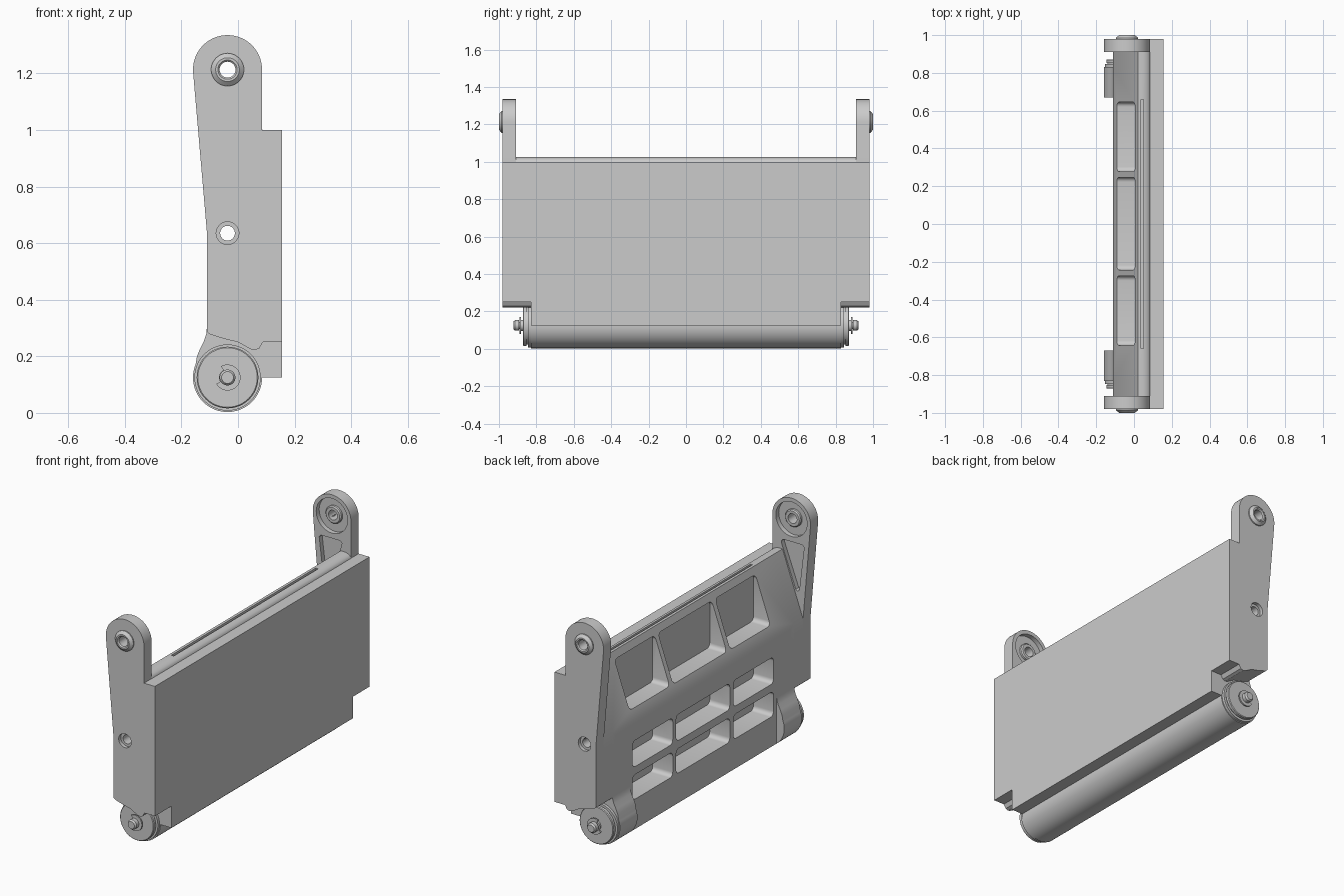
import bpy, bmesh
from math import sin, cos, radians, pi
from mathutils import Vector

if "Cube" in bpy.data.objects:
    bpy.data.objects.remove(bpy.data.objects["Cube"])

CX, ZB, ZT, R = -0.037, 0.125, 1.213, 0.122   # pivot x, barrel z, arm eye z, radius


def finish(name, bm):
    bmesh.ops.recalc_face_normals(bm, faces=bm.faces)
    me = bpy.data.meshes.new(name)
    bm.to_mesh(me)
    bm.free()
    ob = bpy.data.objects.new(name, me)
    bpy.context.collection.objects.link(ob)
    return ob


def prism(name, pts, a, b, axis='y'):
    """Extrude a profile: (x, z) along y, or (y, z) along x."""
    place = (lambda p, t: (p[0], t, p[1])) if axis == 'y' else (lambda p, t: (t, p[0], p[1]))
    bm = bmesh.new()
    f = bm.faces.new([bm.verts.new(place(p, a)) for p in pts])
    ext = bmesh.ops.extrude_face_region(bm, geom=[f])
    vec = Vector(place((0, 0), b - a))
    bmesh.ops.translate(bm, vec=vec, verts=[g for g in ext['geom'] if isinstance(g, bmesh.types.BMVert)])
    return finish(name, bm)


def lathe(name, prof, z, s=1, n=48):
    """Revolve a closed (radius, y) profile round the y axis at (CX, z)."""
    bm = bmesh.new()
    rings = []
    for r, y in prof:
        if r == 0:
            rings.append([bm.verts.new((CX, s * y, z))] * n)
        else:
            rings.append([bm.verts.new((CX + r * cos(2 * pi * i / n), s * y, z + r * sin(2 * pi * i / n)))
                          for i in range(n)])
    for k in range(len(rings)):
        p, q = rings[k], rings[(k + 1) % len(rings)]
        for i in range(n):
            j = (i + 1) % n
            vs = list(dict.fromkeys([p[i], p[j], q[j], q[i]]))
            if len(vs) > 2:
                bm.faces.new(vs)
    return finish(name, bm)


def arc(cx, cz, r, a0, a1, n):
    return [(cx + r * cos(radians(a0 + (a1 - a0) * i / n)),
             cz + r * sin(radians(a0 + (a1 - a0) * i / n))) for i in range(n + 1)]


def rounded_rect(u0, u1, v0, v1, r=0.025):
    return (arc(u1 - r, v1 - r, r, 0, 90, 5) + arc(u0 + r, v1 - r, r, 90, 180, 5) +
            arc(u0 + r, v0 + r, r, 180, 270, 5) + arc(u1 - r, v0 + r, r, 270, 360, 5))


def cut(ob, cutters):
    bpy.context.view_layer.objects.active = ob
    for c in cutters:
        c.hide_render = True
        m = ob.modifiers.new('cut', 'BOOLEAN')
        m.operation, m.solver, m.object = 'DIFFERENCE', 'EXACT', c
        bpy.ops.object.modifier_apply(modifier=m.name)
    for c in cutters:
        bpy.data.objects.remove(c, do_unlink=True)


def bore(z, r, y0, y1, s=1):
    return lathe('bore_cutter', [(0, y0), (r, y0), (r, y1), (0, y1)], z, s)


# Shared parts of the profiles
top_edge = [(0.155, 1.0), (0.086, 1.0), (0.083, 1.008), (0.075, 1.016), (0.06, 1.023),
            (0.045, 1.026), (0.02, 1.026), (-0.11, 0.66)]
arm_foot = [(-0.11, 0.287), (-0.10, 0.278), (-0.05, 0.262), (0.0, 0.25), (0.025, 0.236),
            (0.045, 0.225), (0.06, 0.222), (0.075, 0.228), (0.088, 0.25), (0.155, 0.25)]

# Main panel with rounded lower barrel
panel = prism('main_panel', [(0.155, 0.125)] + top_edge + arc(CX, ZB, R, 233.2, 360, 24), -0.83, 0.83)
cutters = [bore(0.635, 0.026, -1.1, 1.1),
           prism('slot_cutter', [(0.036, 1.008), (0.05, 1.008), (0.05, 1.1), (0.036, 1.1)], -0.66, 0.66)]
for y0, y1 in ((-0.642, -0.275), (-0.243, 0.247), (0.278, 0.645)):
    for z0, z1 in ((0.2, 0.342), (0.388, 0.54), (0.715, 0.985)):
        cutters.append(prism('pocket_cutter', rounded_rect(y0, y1, z0, z1), -0.3, 0.018, 'x'))
cut(panel, cutters)

for s, side in ((1, 'back'), (-1, 'front')):
    # Panel end piece beside the arm
    end = prism('panel_end_' + side, top_edge + arm_foot, s * 0.83, s * 0.91)
    cut(end, [bore(0.635, 0.026, 0.7, 1.1, s)])

    # Side arm with eye recess, triangular pocket and bores
    arm = prism('side_arm_' + side,
                [(0.155, 1.0), (0.085, 1.0)] + arc(CX, ZT, R, 0, 185, 36) + [(-0.11, 0.64)] + arm_foot,
                s * 0.91, s * 0.98)
    tri = [(-0.118, 1.07), (-0.108, 1.083), (0.015, 1.083), (0.027, 1.072), (0.025, 1.055),
           (-0.065, 0.815), (-0.078, 0.807), (-0.088, 0.82)]
    cut(arm, [bore(ZT, 0.028, 0.7, 1.1, s), bore(ZT, 0.1, 0.8, 0.937, s),
              bore(0.635, 0.026, 0.7, 1.1, s), bore(0.635, 0.04, 0.96, 1.1, s),
              prism('triangle_cutter', tri, s * 0.8, s * 0.937)])

    # Eye bushings on both faces of the arm
    lathe('outer_bushing_' + side, [(0.028, 0.975), (0.058, 0.975), (0.058, 0.986),
                                    (0.042, 1.0), (0.034, 1.0), (0.028, 0.994)], ZT, s)
    lathe('inner_bushing_' + side, [(0.028, 0.94), (0.05, 0.94), (0.05, 0.925),
                                    (0.044, 0.919), (0.028, 0.919)], ZT, s)

    # Barrel knuckle blending into the back face
    prism('knuckle_' + side, [(-0.05, 0.06), (-0.05, 0.3), (-0.11, 0.3), (-0.112, 0.28), (-0.12, 0.255),
                              (-0.134, 0.227), (-0.145, 0.2)] + arc(CX, ZB, R, 158, 233.2, 16),
          s * 0.67, s * 0.83)

    # Barrel end cap
    lathe('barrel_cap_' + side, [(0, 0.82), (0.117, 0.82), (0.117, 0.846), (0.103, 0.846), (0.103, 0.853),
                                 (0.109, 0.853), (0.109, 0.868), (0.105, 0.872), (0, 0.872)], ZB, s)
    # Pin with groove
    lathe('pin_' + side, [(0, 0.86), (0.03, 0.86), (0.03, 0.882), (0.018, 0.882), (0.018, 0.892),
                          (0.028, 0.892), (0.028, 0.914), (0.021, 0.923), (0, 0.923)], ZB, s)
    # Open retaining clip in the groove
    prism('retaining_clip_' + side,
          arc(CX, ZB, 0.046, -150, 120, 24) + arc(CX, ZB, 0.018, 120, -150, 24), s * 0.883, s * 0.891)

# Smooth rounded faces, keep edges sharp
bpy.ops.object.select_all(action='DESELECT')
for ob in bpy.context.scene.objects:
    ob.select_set(True)
    bpy.context.view_layer.objects.active = ob
bpy.ops.object.shade_smooth_by_angle(angle=radians(25))
